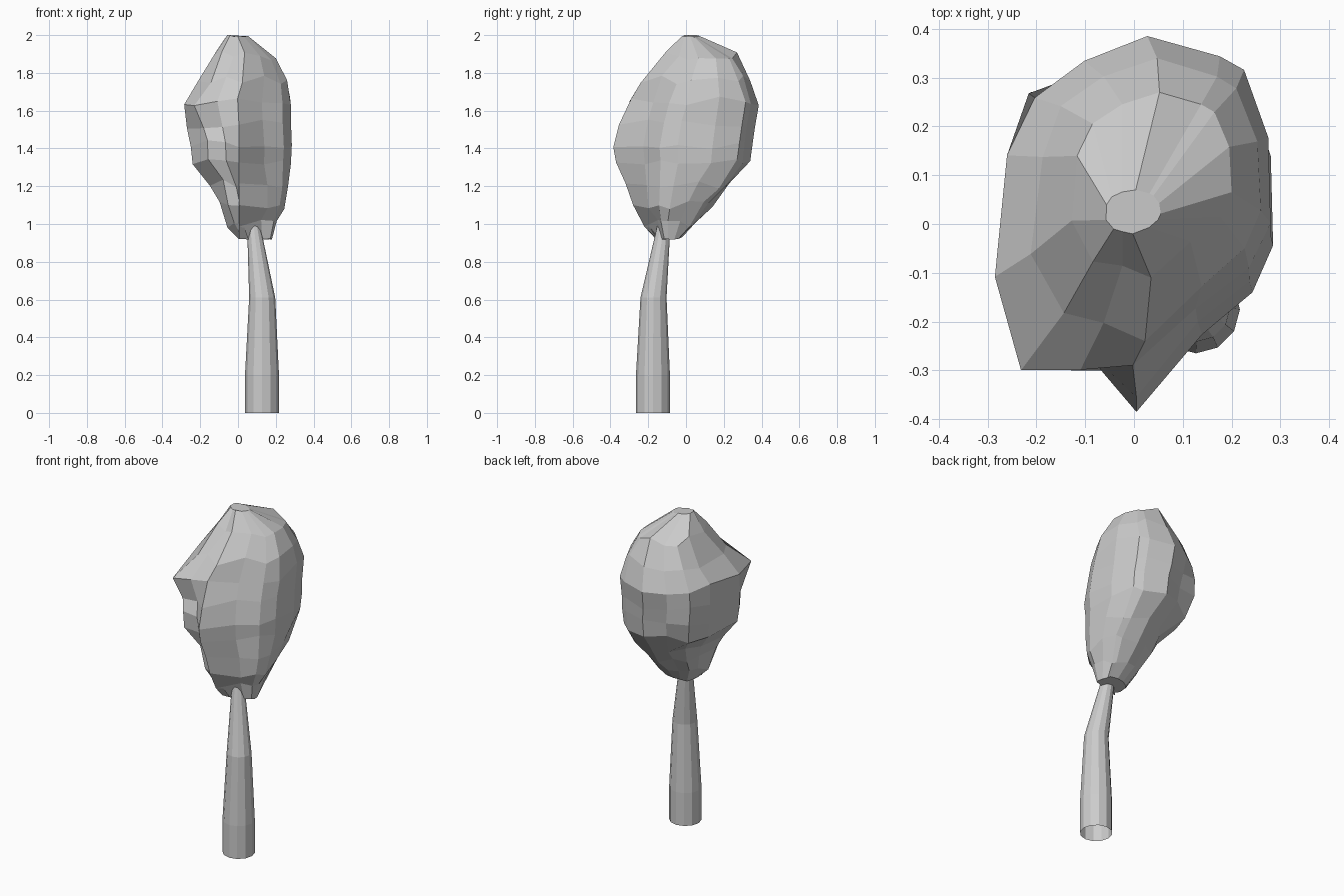
import bpy, bmesh, math, random
from mathutils import Vector

random.seed(4)


def loft(name, rings, cap_bottom=True):
    bm = bmesh.new()
    rows = [[bm.verts.new(p) for p in ring] for ring in rings]
    n = len(rows[0])
    for a, b in zip(rows, rows[1:]):
        for i in range(n):
            j = (i + 1) % n
            bm.faces.new((a[i], a[j], b[j], b[i]))
    bm.faces.new(rows[-1])
    if cap_bottom:
        bm.faces.new(rows[0][::-1])
    bmesh.ops.recalc_face_normals(bm, faces=bm.faces)
    mesh = bpy.data.meshes.new(name)
    bm.to_mesh(mesh)
    bm.free()
    obj = bpy.data.objects.new(name, mesh)
    bpy.context.collection.objects.link(obj)
    return obj


# Bent, tapering trunk, open underneath: x, y, z, radius
trunk_path = [(0.127, -0.175, 0, 0.09), (0.127, -0.175, 0.2, 0.09),
              (0.128, -0.172, 0.61, 0.069), (0.082, -0.116, 1.0, 0.034)]
trunk_rings = []
for x, y, z, r in trunk_path:
    trunk_rings.append([(x + r * math.cos(i * math.tau / 12),
                         y + r * math.sin(i * math.tau / 12), z) for i in range(12)])
loft("trunk", trunk_rings, cap_bottom=False)

# Foliage plan outline, counter-clockwise from the front ridge
plan = [(0, -0.385), (0.13, -0.22), (0.24, -0.13), (0.285, -0.03), (0.28, 0.16),
        (0.23, 0.31), (0.18, 0.34), (0.03, 0.385), (-0.10, 0.33), (-0.22, 0.27),
        (-0.26, 0.12), (-0.285, -0.15), (-0.21, -0.325), (-0.10, -0.33)]

# Foliage levels: z, x range, y range, how strongly the plan shape shows
levels = [(0.925, 0.00, 0.18, -0.16, -0.02, 0.3),
          (1.00, -0.06, 0.205, -0.22, 0.05, 0.5),
          (1.10, -0.10, 0.245, -0.28, 0.14, 0.8),
          (1.21, -0.15, 0.265, -0.32, 0.23, 0.9),
          (1.33, -0.24, 0.28, -0.37, 0.34, 1.0),
          (1.42, -0.25, 0.285, -0.385, 0.355, 1.0),
          (1.53, -0.27, 0.28, -0.355, 0.365, 1.0),
          (1.65, -0.285, 0.28, -0.325, 0.385, 1.0),
          (1.76, -0.215, 0.26, -0.24, 0.34, 0.8),
          (1.89, -0.13, 0.2, -0.11, 0.27, 0.8),
          (1.99, -0.06, 0.055, -0.02, 0.07, 0.3)]

# Lumps and hollows: (level, plan point) -> outward factor
lumps = {(0, 1): 0.75, (1, 1): 0.7, (3, 12): 0.9, (3, 13): 0.9, (4, 12): 0.93,
         (4, 13): 0.9, (5, 12): 0.91, (5, 13): 0.9, (6, 12): 0.92,
         (6, 13): 0.9, (7, 12): 1.1, (7, 13): 1.08, (7, 0): 0.9, (8, 12): 0.97,
         (3, 9): 0.88, (4, 9): 0.98, (5, 9): 1.1, (6, 9): 1.04, (7, 9): 0.92,
         (8, 9): 0.95, (8, 10): 0.96, (9, 9): 0.95}

foliage_rings = []
for k, (z, x0, x1, y0, y1, w) in enumerate(levels):
    ring = []
    for i, (px, py) in enumerate(plan):
        v = Vector((px / 0.285, py / 0.385))
        v = v.normalized().lerp(v, w) * lumps.get((k, i), 1)
        jitter = 0.025 if 0 < k < len(levels) - 1 else 0.008
        x = (x0 + x1) / 2 + v.x * (x1 - x0) / 2
        if i == 0 and k < 7:
            x = 0.005  # front ridge runs straight down
        ring.append((x, (y0 + y1) / 2 + v.y * (y1 - y0) / 2,
                     z + random.uniform(-jitter, jitter)))
    foliage_rings.append(ring)
foliage_rings[-1] = [(x, y, 2.0 if x < -0.03 else z) for x, y, z in foliage_rings[-1]]
loft("foliage", foliage_rings)
